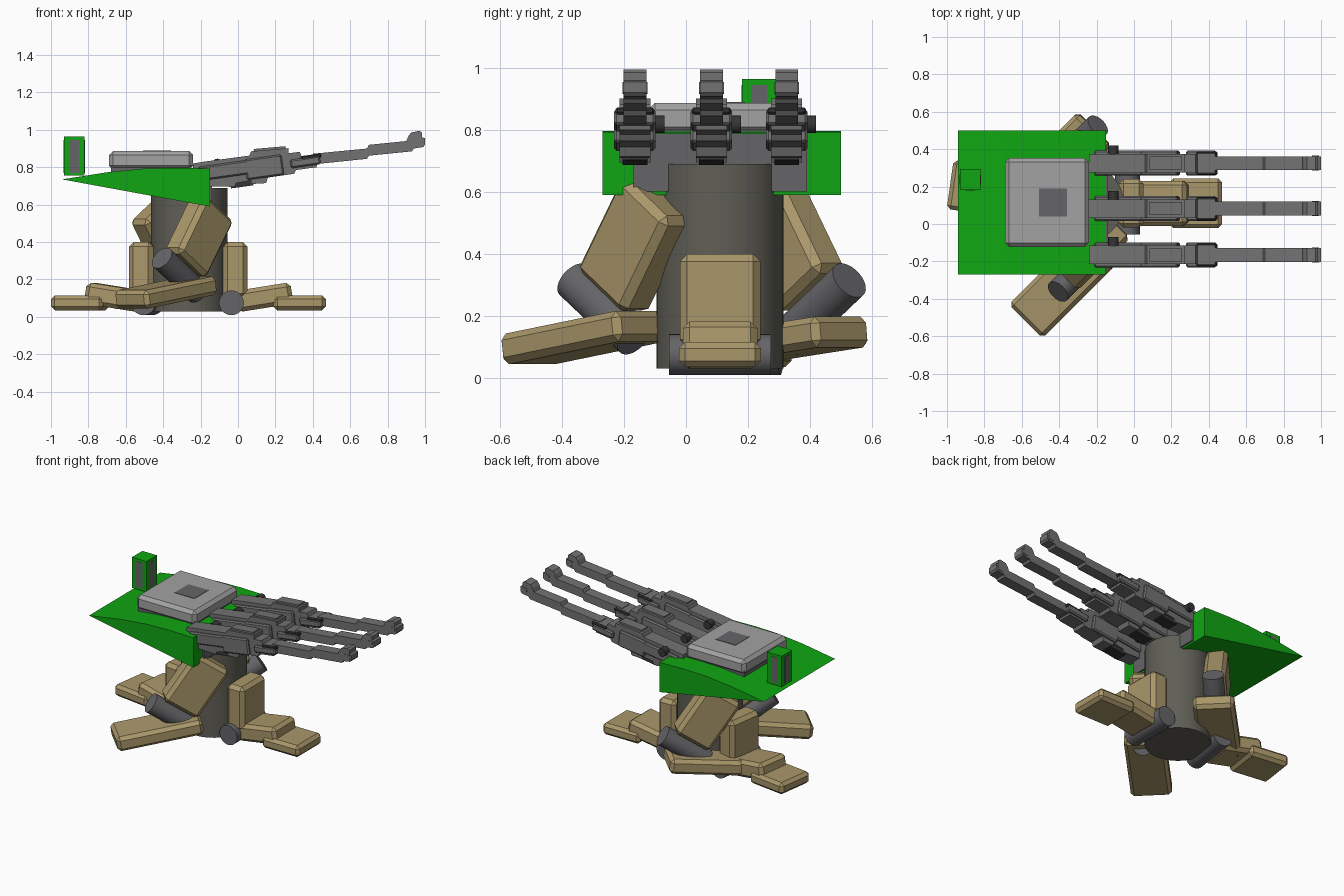
import bpy, bmesh, math
from mathutils import Vector, Matrix

if "Cube" in bpy.data.objects:
    bpy.data.objects.remove(bpy.data.objects["Cube"])


def mat(name, c):
    m = bpy.data.materials.new(name)
    m.diffuse_color = (*c, 1)
    m.use_nodes = True
    m.node_tree.nodes["Principled BSDF"].inputs["Base Color"].default_value = m.diffuse_color
    return m


TAN = mat("tan_paint", (0.40, 0.31, 0.145))
GREEN = mat("green_paint", (0.005, 0.38, 0.006))
OLIVE = mat("column_olive", (0.115, 0.112, 0.092))
STEEL = mat("gun_steel", (0.17, 0.17, 0.17))
DARK = mat("dark_metal", (0.035, 0.035, 0.035))
GREY = mat("panel_grey", (0.13, 0.13, 0.14))
LIGHT = mat("light_grey", (0.36, 0.36, 0.36))


def finish(name, bm, m, bevel=0):
    bmesh.ops.recalc_face_normals(bm, faces=bm.faces)
    me = bpy.data.meshes.new(name)
    bm.to_mesh(me)
    bm.free()
    ob = bpy.data.objects.new(name, me)
    bpy.context.collection.objects.link(ob)
    if m:
        me.materials.append(m)
    if bevel:
        b = ob.modifiers.new("chamfer", 'BEVEL')
        b.width, b.segments = bevel, 1
    return ob


def frame(x_axis, y_axis):
    """Rotation whose local x and y follow the given directions."""
    x = Vector(x_axis).normalized()
    z = x.cross(Vector(y_axis)).normalized()
    return Matrix((x, z.cross(x), z)).transposed().to_4x4()


def box(name, loc, size, m, rot=Matrix(), bevel=0, base=Matrix()):
    bm = bmesh.new()
    bmesh.ops.create_cube(bm, size=1)
    bm.transform(base @ Matrix.Translation(loc) @ rot @ Matrix.Diagonal((*size, 1)))
    return finish(name, bm, m, bevel)


def cyl(name, loc, r, length, axis, m, sides=32, base=Matrix()):
    bm = bmesh.new()
    bmesh.ops.create_cone(bm, cap_ends=True, segments=sides, radius1=r, radius2=r, depth=length)
    q = Vector(axis).to_track_quat('Z', 'Y').to_matrix().to_4x4()
    bm.transform(base @ Matrix.Translation(loc) @ q)
    for f in bm.faces:
        f.smooth = len(f.verts) == 4
    for e in bm.edges:
        e.smooth = all(f.smooth for f in e.link_faces)
    return finish(name, bm, m)


def prism(name, pts, y0, y1, m):
    """Extrude an x-z outline from y0 to y1."""
    bm = bmesh.new()
    f = bm.faces.new([bm.verts.new((x, y0, z)) for x, z in pts])
    ext = bmesh.ops.extrude_face_region(bm, geom=[f])['geom']
    bmesh.ops.translate(bm, vec=(0, y1 - y0, 0),
                        verts=[g for g in ext if isinstance(g, bmesh.types.BMVert)])
    return finish(name, bm, m)


def pitch(deg):
    return Matrix.Rotation(math.radians(-deg), 4, 'Y')


# Central column
CX, CY = -0.26, 0.11
cyl("column", (CX, CY, 0.36), 0.205, 0.66, (0, 0, 1), OLIVE, 48)

# Straight legs, built pointing +x from the column axis
for name, yaw in (("right", 0), ("left", 172)):
    B = Matrix.Translation((CX, CY, 0)) @ Matrix.Rotation(math.radians(yaw), 4, 'Z')
    box(name + "_leg_upper", (0.245, 0, 0.25), (0.13, 0.26, 0.30), TAN, bevel=0.024, base=B)
    cyl(name + "_leg_hinge", (0.225, 0, 0.075), 0.066, 0.33, (0, 1, 0), GREY, base=B)
    box(name + "_leg_foot", (0.40, 0, 0.105), (0.30, 0.24, 0.115), TAN, pitch(9), 0.022, B)
    box(name + "_leg_toe", (0.59, 0, 0.075), (0.28, 0.265, 0.08), TAN, bevel=0.02, base=B)

# Twisted legs: upper slab rolled beside the column, foot plank tangential
for name, s, top, foot, rise in (
        ("front", -1, (-0.21, -0.165, 0.43), (-0.385, -0.325, 0.13), -0.145),
        ("back", 1, (-0.39, 0.33, 0.43), (-0.405, 0.315, 0.12), 0.11)):
    along = Vector((s * 0.40, s * 0.40, -0.83))
    across = Vector((s * -0.587, s * -0.587, -0.56))
    R = frame(along, across)
    box(name + "_leg_upper", top, (0.37, 0.26, 0.14), TAN, R, 0.024)
    low = Vector(top) + along * 0.25
    cyl(name + "_leg_hinge", low, 0.066, 0.33, across, GREY)
    box(name + "_leg_link", low - across * 0.08, (0.12, 0.10, 0.07), TAN, R, 0.015)
    box(name + "_leg_foot", foot, (0.55, 0.255, 0.10), TAN,
        frame((s * 0.707, s * 0.707, rise), (-0.707 * s, 0.707 * s, 0)), 0.022)

# Wedge hull with front plate
prism("hull", [(-0.94, 0.735), (-0.15, 0.59), (-0.15, 0.793), (-0.33, 0.797),
               (-0.5, 0.793), (-0.7, 0.773)], -0.27, 0.50, GREEN)
box("hull_front_plate", (-0.15, 0.11, 0.695), (0.02, 0.56, 0.186), GREY)

# Roof hatch
box("hatch", (-0.465, 0.115, 0.837), (0.45, 0.475, 0.10), LIGHT, bevel=0.022)
box("hatch_skirt", (-0.465, 0.115, 0.795), (0.43, 0.455, 0.05), GREY)
box("hatch_centre", (-0.433, 0.115, 0.885), (0.15, 0.15, 0.009), GREY)

# Sensor post with inset windows on its four sides
box("sensor_post", (-0.875, 0.237, 0.86), (0.11, 0.112, 0.21), GREEN)
box("sensor_window_x", (-0.875, 0.237, 0.858), (0.114, 0.05, 0.175), GREY)
box("sensor_window_y", (-0.875, 0.237, 0.858), (0.05, 0.116, 0.175), GREY)

# Three stepped guns
RECEIVER = [(-0.24, 0.70), (-0.02, 0.695), (-0.01, 0.715), (0.07, 0.73), (0.07, 0.71),
            (0.15, 0.715), (0.16, 0.745), (0.30, 0.765), (0.31, 0.785), (0.42, 0.80),
            (0.43, 0.872), (0.34, 0.86), (0.33, 0.882), (0.27, 0.875), (0.27, 0.902),
            (0.07, 0.885), (0.06, 0.862), (-0.18, 0.83), (-0.24, 0.82)]
BARREL = [(0.40, 0.815), (0.69, 0.845), (0.70, 0.862), (0.93, 0.885), (0.94, 0.90),
          (0.99, 0.908), (1.0, 0.92), (1.0, 0.955), (0.985, 0.96), (0.985, 0.985),
          (0.97, 0.995), (0.925, 0.985), (0.91, 0.965), (0.90, 0.94), (0.70, 0.92),
          (0.69, 0.90), (0.40, 0.872)]
for i, y in enumerate((-0.165, 0.082, 0.325)):
    n = "gun_%d_" % (i + 1)
    prism(n + "receiver", RECEIVER, y - 0.05, y + 0.05, STEEL)
    prism(n + "barrel", BARREL, y - 0.037, y + 0.037, STEEL)
    # side cheeks, wider than the receiver core
    for part, x, z, lx, lz in (("rear", -0.06, 0.785, 0.30, 0.075),
                               ("middle", 0.14, 0.80, 0.20, 0.11),
                               ("front", 0.36, 0.828, 0.16, 0.045)):
        box(n + part + "_cheek", (x, y, z), (lx, 0.134, lz), STEEL, pitch(8), 0.008)
    box(n + "top_rail", (0.17, y, 0.89), (0.17, 0.07, 0.03), STEEL, pitch(5))
    box(n + "muzzle_brake", (0.97, y, 0.935), (0.035, 0.08, 0.035), STEEL, pitch(7))
    # dark slide bars and mounting knobs
    box(n + "slide_bar", (0.39, y, 0.855), (0.11, 0.125, 0.022), DARK, pitch(8), 0.006)
    box(n + "magazine", (0.02, y, 0.715), (0.12, 0.08, 0.04), DARK, pitch(8))
    cyl(n + "knob", (-0.11, y + 0.07, 0.818), 0.028, 0.05, (0, 1, 0), DARK, 12)
